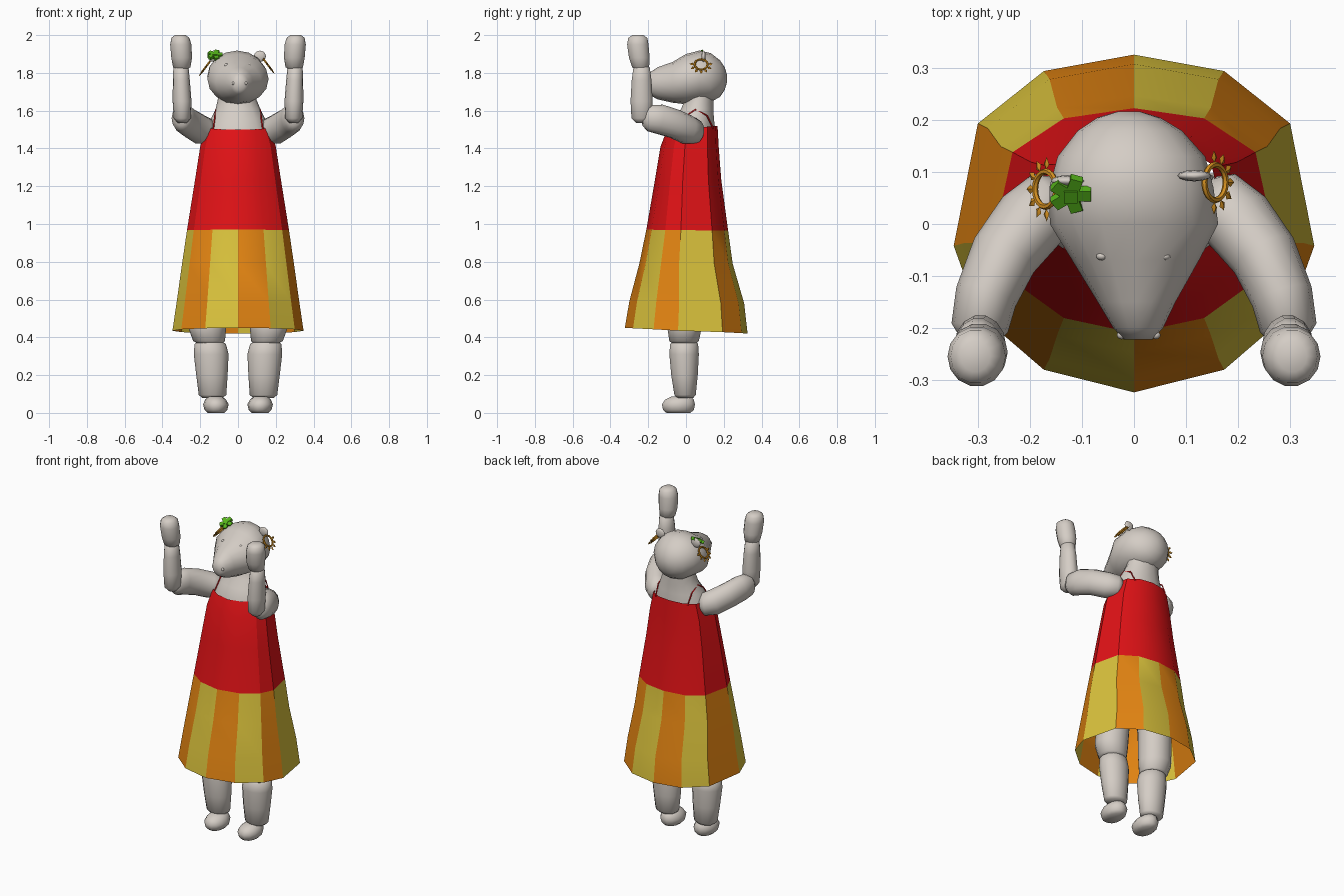
import bpy, bmesh, math
from mathutils import Vector, Matrix


def material(name, rgb):
    m = bpy.data.materials.new(name)
    m.diffuse_color = (*rgb, 1)
    return m


GREY = material("warm grey", (0.66, 0.61, 0.56))
RED = material("red", (0.75, 0.006, 0.008))
YELLOW = material("yellow", (0.70, 0.54, 0.045))
ORANGE = material("orange", (0.76, 0.23, 0.006))
GOLD = material("gold", (0.66, 0.28, 0.015))
GREEN = material("green", (0.09, 0.45, 0.01))


def finish(name, bm, mats, smooth=50):
    bmesh.ops.recalc_face_normals(bm, faces=bm.faces)
    me = bpy.data.meshes.new(name)
    bm.to_mesh(me)
    bm.free()
    ob = bpy.data.objects.new(name, me)
    bpy.context.collection.objects.link(ob)
    for m in mats:
        me.materials.append(m)
    if smooth:
        bpy.ops.object.select_all(action='DESELECT')
        ob.select_set(True)
        bpy.context.view_layer.objects.active = ob
        bpy.ops.object.shade_smooth_by_angle(angle=math.radians(smooth))
    return ob


def skin(bm, rings, caps=True):
    """Bridge closed rings of vertices; returns faces row by row."""
    rows, n = [], len(rings[0])
    for a, b in zip(rings, rings[1:]):
        rows.append([bm.faces.new((a[i], a[(i + 1) % n], b[(i + 1) % n], b[i])) for i in range(n)])
    if caps:
        bm.faces.new(rings[0])
        bm.faces.new(rings[-1])
    return rows


def loft(name, sections, mat, axis=None, n=14, smooth=60):
    """Sections are (x, y, z, r1, r2); rings lie across a fixed axis or follow the path."""
    bm = bmesh.new()
    pts = [Vector(s[:3]) for s in sections]
    rings = []
    for k, s in enumerate(sections):
        if axis == 'Z':
            u, v = Vector((1, 0, 0)), Vector((0, 1, 0))
        elif axis == 'Y':
            u, v = Vector((1, 0, 0)), Vector((0, 0, 1))
        else:
            t = (pts[min(k + 1, len(pts) - 1)] - pts[max(k - 1, 0)]).normalized()
            u = t.cross(Vector((0, 0, 1))).normalized()
            v = u.cross(t)
        ang = [2 * math.pi * i / n for i in range(n)]
        rings.append([bm.verts.new(pts[k] + u * s[3] * math.cos(a) + v * s[4] * math.sin(a)) for a in ang])
    skin(bm, rings)
    return finish(name, bm, [mat], smooth)


def ball(name, loc, scale, mat, seg=10):
    bm = bmesh.new()
    bmesh.ops.create_uvsphere(bm, u_segments=seg, v_segments=6, radius=1,
                              matrix=Matrix.Translation(loc) @ Matrix.Diagonal((*scale, 1)))
    return finish(name, bm, [mat], 80)


# Dress: twelve-sided sheet, red above and striped below
bm = bmesh.new()
dress = [  # z front, z back, half width, y front, y back
    (1.50, 1.52, 0.172, -0.10, 0.167), (1.41, 1.41, 0.20, -0.135, 0.173),
    (1.23, 1.23, 0.228, -0.165, 0.187), (0.97, 0.965, 0.27, -0.21, 0.223),
    (0.79, 0.79, 0.296, -0.247, 0.247), (0.59, 0.58, 0.325, -0.30, 0.308),
    (0.45, 0.42, 0.347, -0.324, 0.326)]
shift = [-0.043, 0.03, 0.012, 0, 0.012, 0.03, -0.043, -0.01, 0, 0, 0, -0.01]
rings = []
for zf, zb, w, yf, yb in dress:
    ring = []
    for i in range(12):
        a = i * math.pi / 6
        s = math.sin(a)
        ring.append(bm.verts.new((w * math.cos(a),
                                  (yf + yb) / 2 + (yb - yf) / 2 * s + shift[i] * w / 0.347,
                                  (zf + zb) / 2 + (zb - zf) / 2 * s)))
    rings.append(ring)
for r, row in enumerate(skin(bm, rings, caps=False)):
    for i, f in enumerate(row):
        f.material_index = 0 if r < 3 else 1 + i % 2
finish("dress", bm, [RED, YELLOW, ORANGE], 25)

# Torso, shoulders and neck
loft("torso", [(0, 0.02, 1.25, 0.18, 0.13), (0, 0.025, 1.42, 0.18, 0.13),
               (0, 0.033, 1.50, 0.167, 0.125), (0, 0.045, 1.56, 0.142, 0.105),
               (0, 0.06, 1.61, 0.118, 0.088), (-0.005, 0.07, 1.66, 0.102, 0.077),
               (-0.005, 0.07, 1.74, 0.10, 0.075)], GREY, 'Z')

# Head with a long tapering snout
loft("head", [(-0.01, 0.217, 1.77, 0.02, 0.02), (-0.01, 0.205, 1.77, 0.06, 0.06),
              (-0.008, 0.18, 1.77, 0.10, 0.097), (-0.005, 0.13, 1.775, 0.142, 0.13),
              (-0.005, 0.07, 1.78, 0.158, 0.138), (0, 0.0, 1.767, 0.162, 0.133),
              (0.003, -0.07, 1.75, 0.122, 0.108), (0.005, -0.15, 1.745, 0.075, 0.085),
              (0.008, -0.20, 1.742, 0.048, 0.055), (0.008, -0.222, 1.74, 0.028, 0.032)], GREY, 'Y', 16)
for x in (-0.062, 0.06):
    ball("eye", (x, -0.062, 1.84), (0.011, 0.008, 0.01), GREY)
for x in (-0.024, 0.042):
    ball("nostril", (x, -0.214, 1.745), (0.009, 0.008, 0.009), GREY)

# Ears: small upright discs
for x, y in ((-0.128, 0.083), (0.116, 0.093)):
    ball("ear", (x, y, 1.888), (0.032, 0.011, 0.03), GREY, 12)

# Hoop earrings with a fringe of points
for side, c in ((-1, Vector((-0.17, 0.067, 1.832))), (1, Vector((0.156, 0.08, 1.845)))):
    u, v = Vector((0, 1, 0)), Vector((side * 0.6, 0, -0.8))
    w = u.cross(v)
    bm = bmesh.new()
    hoop = []
    for i in range(20):
        a = math.tau * i / 20
        d = u * math.cos(a) + v * math.sin(a)
        hoop.append([bm.verts.new(c + d * (0.034 + 0.006 * math.cos(b)) + w * 0.006 * math.sin(b))
                     for b in [math.tau * j / 6 for j in range(6)]])
    skin(bm, hoop + [hoop[0]], caps=False)
    for i in range(7):
        a = math.pi * (i - 0.1) / 5.8
        d = u * math.cos(a) + v * math.sin(a)
        t = w.cross(d)
        ring = [bm.verts.new(c + d * 0.048 + q) for q in (t * 0.009, w * 0.004, -t * 0.009, -w * 0.004)]
        for r in (0.038, 0.062):
            tip = bm.verts.new(c + d * r)
            for k in range(4):
                bm.faces.new((ring[k], ring[(k + 1) % 4], tip))
    finish("earring", bm, [GOLD], 40)

# Green flower on one ear: five faceted petals round a middle
bm = bmesh.new()
tilt = Matrix.Translation((-0.122, 0.058, 1.893)) @ Matrix.Rotation(math.radians(35), 4, 'X')
for i in range(5):
    m = tilt @ Matrix.Rotation(math.tau * i / 5, 4, 'Z') @ Matrix.Translation((0.024, 0, 0))
    bmesh.ops.create_cube(bm, size=1, matrix=m @ Matrix.Diagonal((0.03, 0.024, 0.018, 1)))
bmesh.ops.create_cube(bm, size=0.026, matrix=tilt)
finish("flower", bm, [GREEN], 0)

for s in (-1, 1):
    # Shoulder straps
    cu = bpy.data.curves.new("strap", 'CURVE')
    cu.dimensions = '3D'
    cu.bevel_depth = 0.004
    cu.bevel_resolution = 0
    path = [(0.132, -0.05, 1.495), (0.122, 0.0, 1.572), (0.118, 0.05, 1.605),
            (0.118, 0.11, 1.575), (0.112, 0.145, 1.505)]
    sp = cu.splines.new('POLY')
    sp.points.add(len(path) - 1)
    for p, q in zip(sp.points, path):
        p.co = (s * q[0], q[1], q[2], 1)
    cu.materials.append(RED)
    bpy.context.collection.objects.link(bpy.data.objects.new("strap", cu))

    # Arms: upper arm reaching forward, forearm and hand raised
    loft("upper_arm", [(s * 0.135, 0.055, 1.49, 0.04, 0.04), (s * 0.155, 0.045, 1.49, 0.065, 0.068),
                       (s * 0.20, 0.005, 1.50, 0.071, 0.078), (s * 0.25, -0.06, 1.53, 0.066, 0.078),
                       (s * 0.285, -0.14, 1.555, 0.06, 0.08), (s * 0.297, -0.20, 1.56, 0.055, 0.07),
                       (s * 0.30, -0.23, 1.56, 0.03, 0.04)], GREY)
    loft("forearm", [(s * 0.295, -0.235, 1.535, 0.025, 0.03), (s * 0.295, -0.235, 1.56, 0.045, 0.055),
                     (s * 0.296, -0.235, 1.65, 0.05, 0.06), (s * 0.30, -0.235, 1.76, 0.045, 0.054),
                     (s * 0.302, -0.235, 1.83, 0.04, 0.044), (s * 0.302, -0.235, 1.845, 0.02, 0.02)], GREY, 'Z')
    loft("hand", [(s * 0.298, -0.24, 1.815, 0.025, 0.025), (s * 0.298, -0.24, 1.83, 0.046, 0.046),
                  (s * 0.298, -0.247, 1.88, 0.055, 0.056), (s * 0.303, -0.255, 1.95, 0.056, 0.058),
                  (s * 0.305, -0.255, 1.985, 0.048, 0.052), (s * 0.305, -0.255, 2.0, 0.028, 0.03)], GREY, 'Z')

    # Legs: thigh, shin and foot
    loft("thigh", [(s * 0.15, -0.01, 0.365, 0.06, 0.06), (s * 0.153, -0.01, 0.38, 0.084, 0.08),
                   (s * 0.163, -0.008, 0.45, 0.10, 0.093), (s * 0.155, 0, 0.65, 0.10, 0.10),
                   (s * 0.12, 0, 0.85, 0.10, 0.10), (s * 0.11, 0, 0.92, 0.05, 0.05)], GREY, 'Z')
    loft("shin", [(s * 0.135, -0.005, 0.08, 0.055, 0.045), (s * 0.135, -0.005, 0.095, 0.073, 0.058),
                  (s * 0.138, -0.008, 0.2, 0.083, 0.072), (s * 0.142, -0.01, 0.31, 0.092, 0.08),
                  (s * 0.147, -0.01, 0.365, 0.083, 0.076), (s * 0.148, -0.01, 0.38, 0.06, 0.06)], GREY, 'Z')
    loft("foot", [(s * 0.117, -0.04, 0.0, 0.045, 0.065), (s * 0.117, -0.04, 0.015, 0.06, 0.083),
                  (s * 0.117, -0.04, 0.045, 0.068, 0.09), (s * 0.119, -0.035, 0.07, 0.055, 0.078),
                  (s * 0.12, -0.025, 0.088, 0.035, 0.05)], GREY, 'Z')
